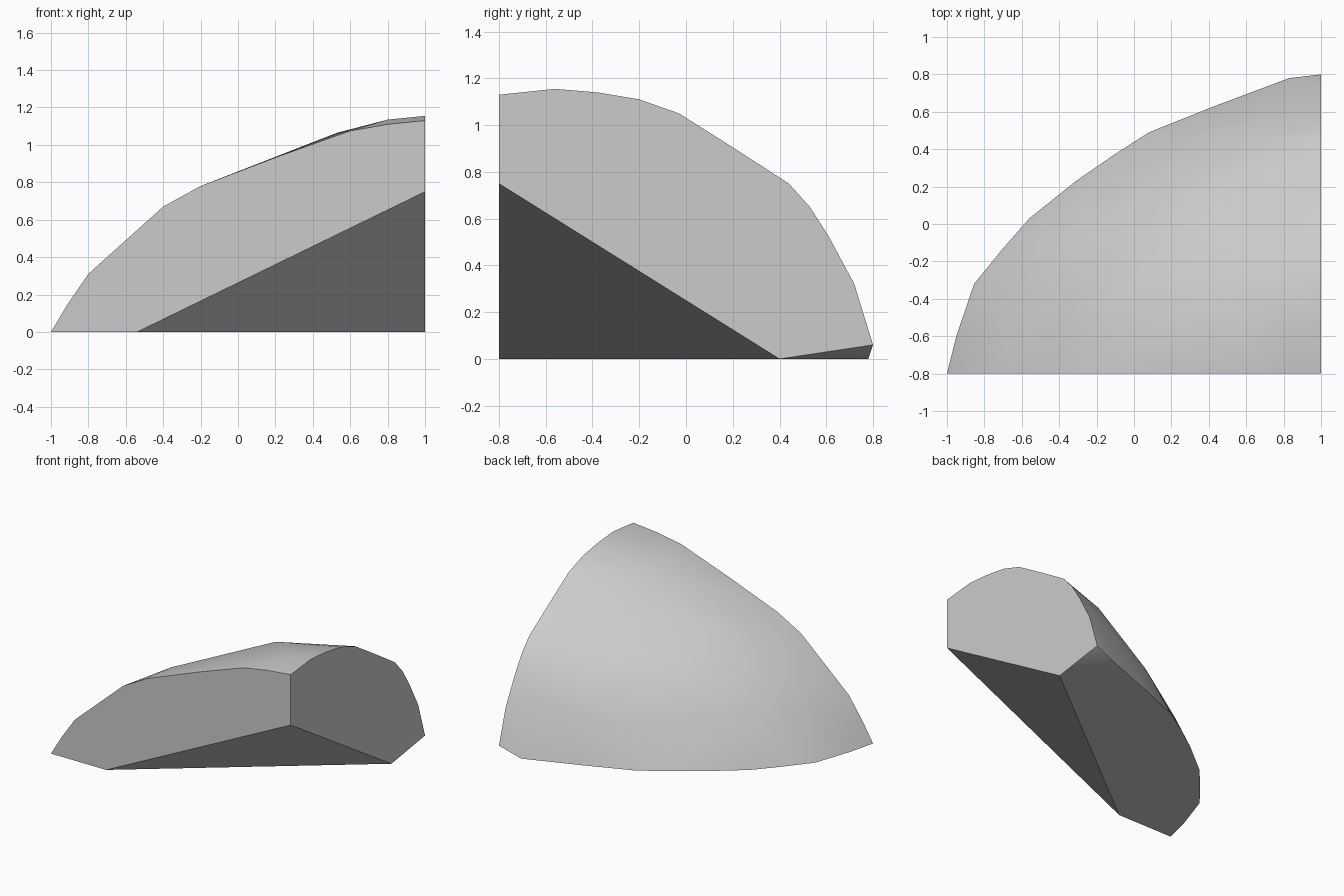
import bpy, bmesh, math

cube = bpy.data.objects.get("Cube")
if cube:
    bpy.data.objects.remove(cube, do_unlink=True)

# Stone colour
stone = bpy.data.materials.new("stone_grey")
stone.use_nodes = True
grey = (0.6, 0.6, 0.6, 1.0)
stone.diffuse_color = grey
stone.node_tree.nodes["Principled BSDF"].inputs["Base Color"].default_value = grey

# Outline of the flat front face (x, z) at y = -0.8
front = [(-1, 0), (-0.91, 0.15), (-0.8, 0.31), (-0.4, 0.67), (-0.2, 0.78),
         (0.22, 0.94), (0.6, 1.075), (0.8, 1.11), (1, 1.13), (1, 0.75), (-0.54, 0)]
# Outline of the flat side face (y, z) at x = 1
side = [(-0.56, 1.155), (-0.38, 1.14), (-0.2, 1.11), (-0.03, 1.05), (0.2, 0.905),
        (0.44, 0.75), (0.53, 0.65), (0.61, 0.525), (0.72, 0.32), (0.8, 0.06), (0.4, 0)]
# Curved outline of the base (x, y) at z = 0
base = [(-0.95, -0.6), (-0.855, -0.32), (-0.7, -0.13), (-0.56, 0.03), (-0.31, 0.23),
        (-0.1, 0.375), (0.08, 0.49), (0.43, 0.63), (0.83, 0.78)]
# Bulge of the rounded outer surface: upper ridge, then the slope below it
bulge = [(0.8, -0.56, 1.135), (0.53, -0.31, 1.065), (-0.18, -0.54, 0.77),
         (0, -0.3, 0.79), (0.35, 0.18, 0.7), (0.7, 0.458, 0.62), (0.7, 0.6, 0.37),
         (0.3, 0.48, 0.28), (0, 0.126, 0.54), (-0.22, 0.08, 0.38), (-0.4, -0.3, 0.56),
         (-0.7, -0.45, 0.31), (-0.36, 0, 0.36)]

points = [(x, -0.8, z) for x, z in front]
points += [(1, y, z) for y, z in side]
points += [(x, y, 0) for x, y in base] + bulge

# Wrap the points in a convex shell and merge its flat faces
bm = bmesh.new()
for p in points:
    bm.verts.new(p)
bmesh.ops.convex_hull(bm, input=bm.verts[:])
bmesh.ops.delete(bm, geom=[v for v in bm.verts if not v.link_faces], context='VERTS')
bmesh.ops.dissolve_limit(bm, angle_limit=math.radians(0.5), verts=bm.verts[:], edges=bm.edges[:])
bmesh.ops.recalc_face_normals(bm, faces=bm.faces[:])
mesh = bpy.data.meshes.new("rock_shard")
bm.to_mesh(mesh)
bm.free()
mesh.materials.append(stone)

rock = bpy.data.objects.new("rock_shard", mesh)
bpy.context.collection.objects.link(rock)

# Smooth the rounded side, keep the cut edges crisp
for o in bpy.context.selected_objects:
    o.select_set(False)
rock.select_set(True)
bpy.context.view_layer.objects.active = rock
bpy.ops.object.shade_smooth_by_angle(angle=math.radians(35))
